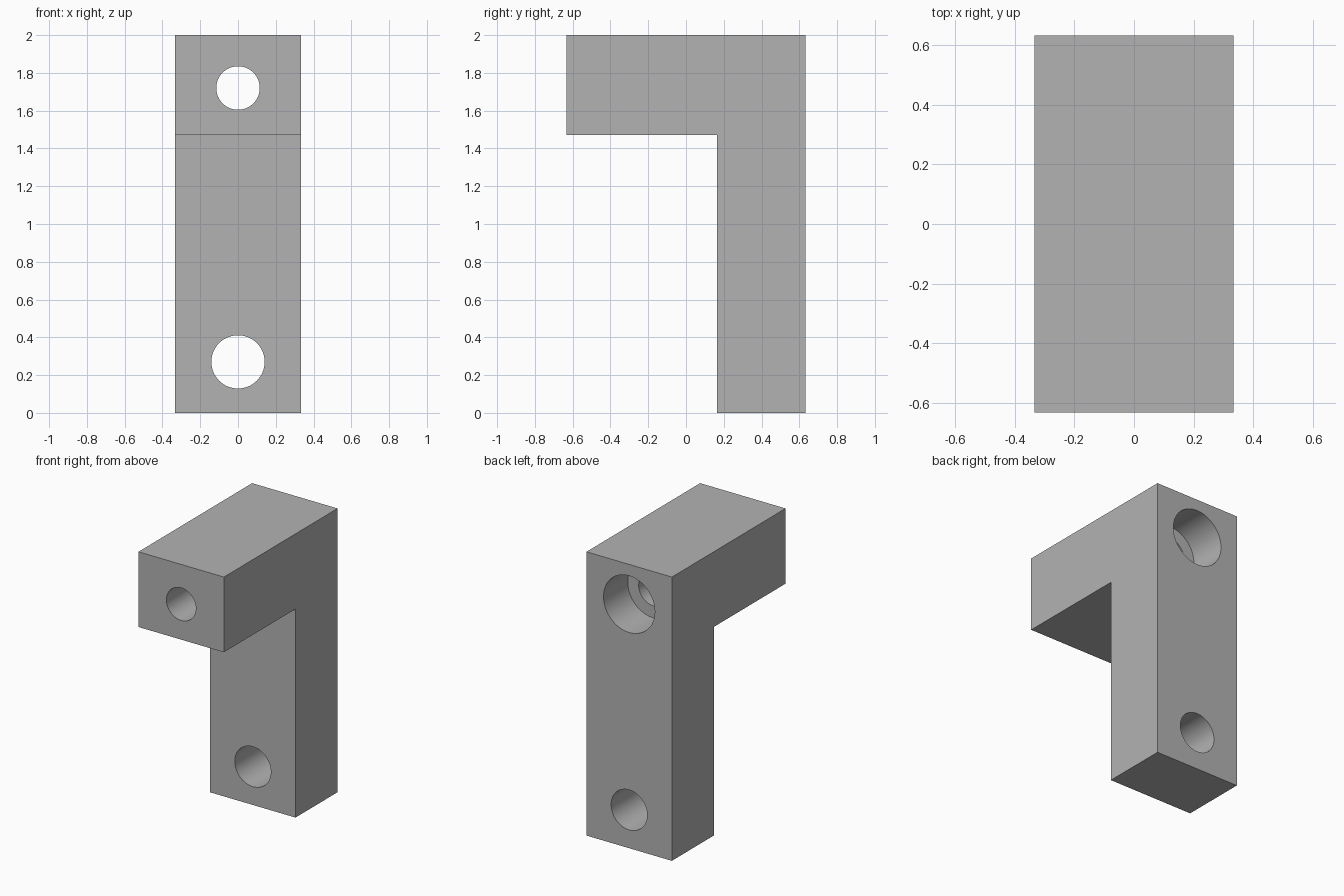
import bpy
import bmesh
import math

if "Cube" in bpy.data.objects:
    bpy.data.objects.remove(bpy.data.objects["Cube"], do_unlink=True)

HALF_W, HALF_D, HEIGHT = 0.333, 0.633, 2.0
ARM_BOTTOM, LEG_FRONT = 1.47, 0.165

# Plain grey material
grey = bpy.data.materials.new("plain_grey")
grey.use_nodes = True
colour = (0.45, 0.45, 0.45, 1)
grey.diffuse_color = colour
grey.node_tree.nodes["Principled BSDF"].inputs["Base Color"].default_value = colour

# L-shaped body: side profile extruded across the width
profile = [(-HALF_D, ARM_BOTTOM), (LEG_FRONT, ARM_BOTTOM), (LEG_FRONT, 0),
           (HALF_D, 0), (HALF_D, HEIGHT), (-HALF_D, HEIGHT)]
bm = bmesh.new()
side = bm.faces.new([bm.verts.new((-HALF_W, y, z)) for y, z in profile])
extruded = bmesh.ops.extrude_face_region(bm, geom=[side])["geom"]
bmesh.ops.translate(bm, vec=(2 * HALF_W, 0, 0),
                    verts=[v for v in extruded if isinstance(v, bmesh.types.BMVert)])
bmesh.ops.recalc_face_normals(bm, faces=bm.faces)
mesh = bpy.data.meshes.new("bracket_body")
bm.to_mesh(mesh)
bm.free()
body = bpy.data.objects.new("bracket_body", mesh)
bpy.context.collection.objects.link(body)
mesh.materials.append(grey)


def drill(name, z, radius, y_start, y_end):
    """Cut a round hole along y through the body."""
    bpy.ops.mesh.primitive_cylinder_add(
        vertices=64, radius=radius, depth=y_end - y_start,
        location=(0, (y_start + y_end) / 2, z), rotation=(math.pi / 2, 0, 0))
    cutter = bpy.context.object
    cutter.name = name
    cutter.hide_render = True
    cutter.data.materials.append(grey)
    cut = body.modifiers.new(name, 'BOOLEAN')
    cut.operation = 'DIFFERENCE'
    cut.solver = 'EXACT'
    cut.object = cutter
    bpy.context.view_layer.objects.active = body
    bpy.ops.object.modifier_apply(modifier=name)
    bpy.data.objects.remove(cutter, do_unlink=True)


# Counterbored upper bolt hole and plain lower hole
drill("upper_hole", 1.72, 0.115, -1, 1)
drill("upper_counterbore", 1.72, 0.2, HALF_D - 0.27, 1)
drill("lower_hole", 0.27, 0.141, -1, 1)

# Smooth hole walls, crisp edges
bpy.ops.object.select_all(action='DESELECT')
body.select_set(True)
bpy.context.view_layer.objects.active = body
bpy.ops.object.shade_smooth_by_angle(angle=math.radians(30))
